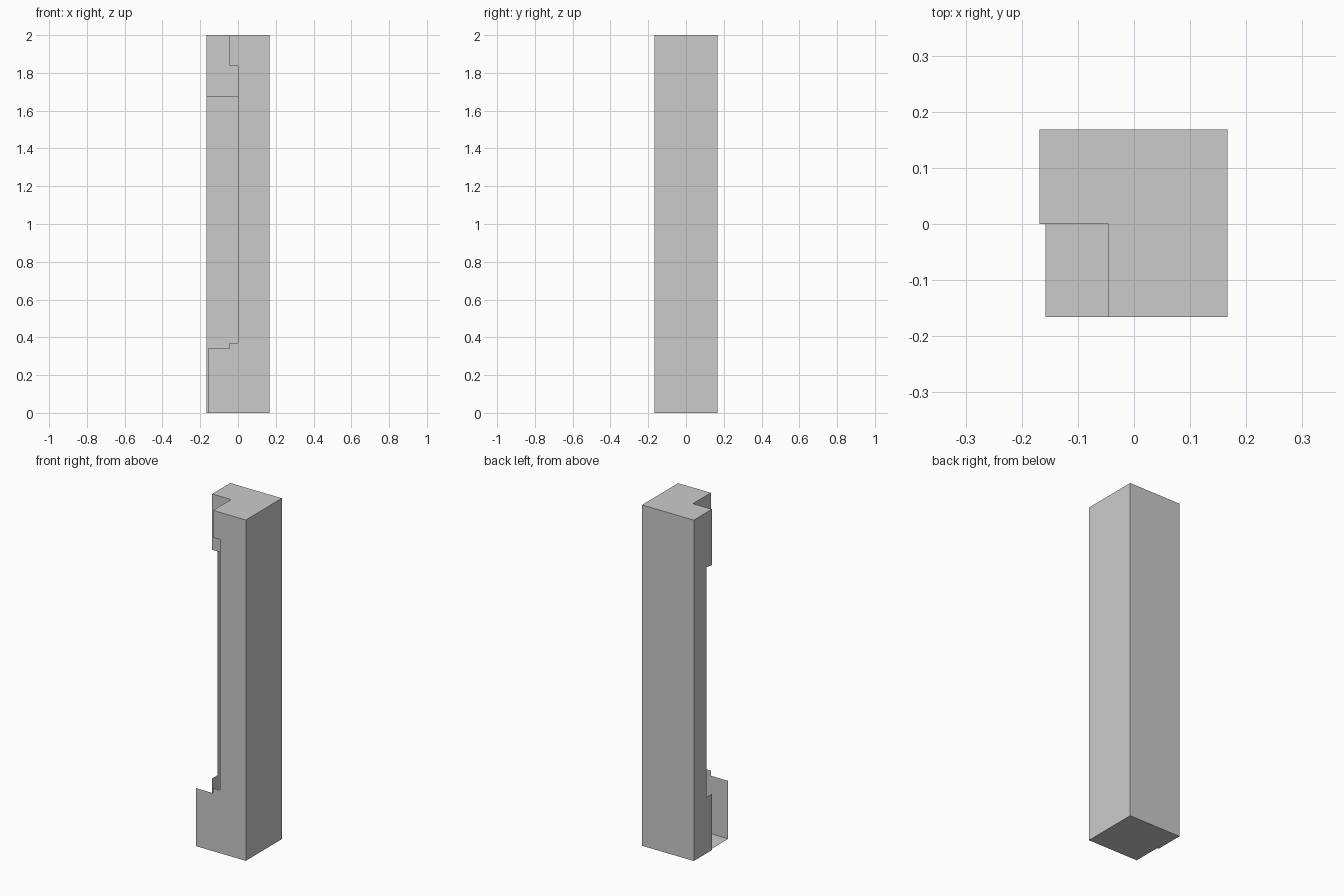
import bpy

if "Cube" in bpy.data.objects:
    bpy.data.objects.remove(bpy.data.objects["Cube"])


def panel(name, outlines):
    """Make one thin sheet object from a few flat outlines."""
    verts, faces = [], []
    for pts in outlines:
        faces.append(range(len(verts), len(verts) + len(pts)))
        verts += pts
    mesh = bpy.data.meshes.new(name)
    mesh.from_pydata(verts, [], [list(f) for f in faces])
    mesh.update()
    obj = bpy.data.objects.new(name, mesh)
    bpy.context.collection.objects.link(obj)
    return obj


L, LF, R = -0.168, -0.158, 0.167   # left rear, left front, right
F, B, H = -0.166, 0.168, 2.0       # front, back, height
N = -0.045                         # notch side

# Front sheet with the stepped left edge
front = [(LF, 0), (R, 0), (R, H), (N, H), (N, 1.84), (0, 1.84),
         (0, 0.37), (N, 0.37), (N, 0.34), (LF, 0.34)]
panel("front_wall", [[(x, F, z) for x, z in front]])

# Left sheet, recessed between its head and foot
left = [(B, 0), (0, 0), (0, 0.33), (0.05, 0.33), (0.05, 1.679),
        (0, 1.672), (0, H), (B, H)]
panel("left_wall", [[(L, y, z) for y, z in left]])

# Plain outer sheets
panel("right_wall", [[(R, F, 0), (R, B, 0), (R, B, H), (R, F, H)]])
panel("back_wall", [[(R, B, 0), (L, B, 0), (L, B, H), (R, B, H)]])

# Floor steps in at the front, cap has a corner notch
panel("floor", [[(L, B, 0), (R, B, 0), (R, F, 0), (LF, F, 0), (LF, 0, 0), (L, 0, 0)]])
panel("top_cap", [[(L, 0, H), (N, 0, H), (N, F, H), (R, F, H), (R, B, H), (L, B, H)]])

# Lintel behind the notch: face and narrow underside
panel("lintel", [[(L, 0, 1.672), (0, 0, 1.672), (0, 0, 1.84), (N, 0, 1.84), (N, 0, H), (L, 0, H)],
                 [(L, 0, 1.672), (L, 0.05, 1.679), (0, 0.05, 1.679), (0, 0, 1.672)]])

# Side of the notch and its underside
panel("notch_side", [[(N, F, H), (N, 0, H), (N, 0, 1.84), (N, F, 1.84)],
                     [(N, F, 1.84), (N, 0, 1.84), (0, 0, 1.84), (0, F, 1.84)]])
